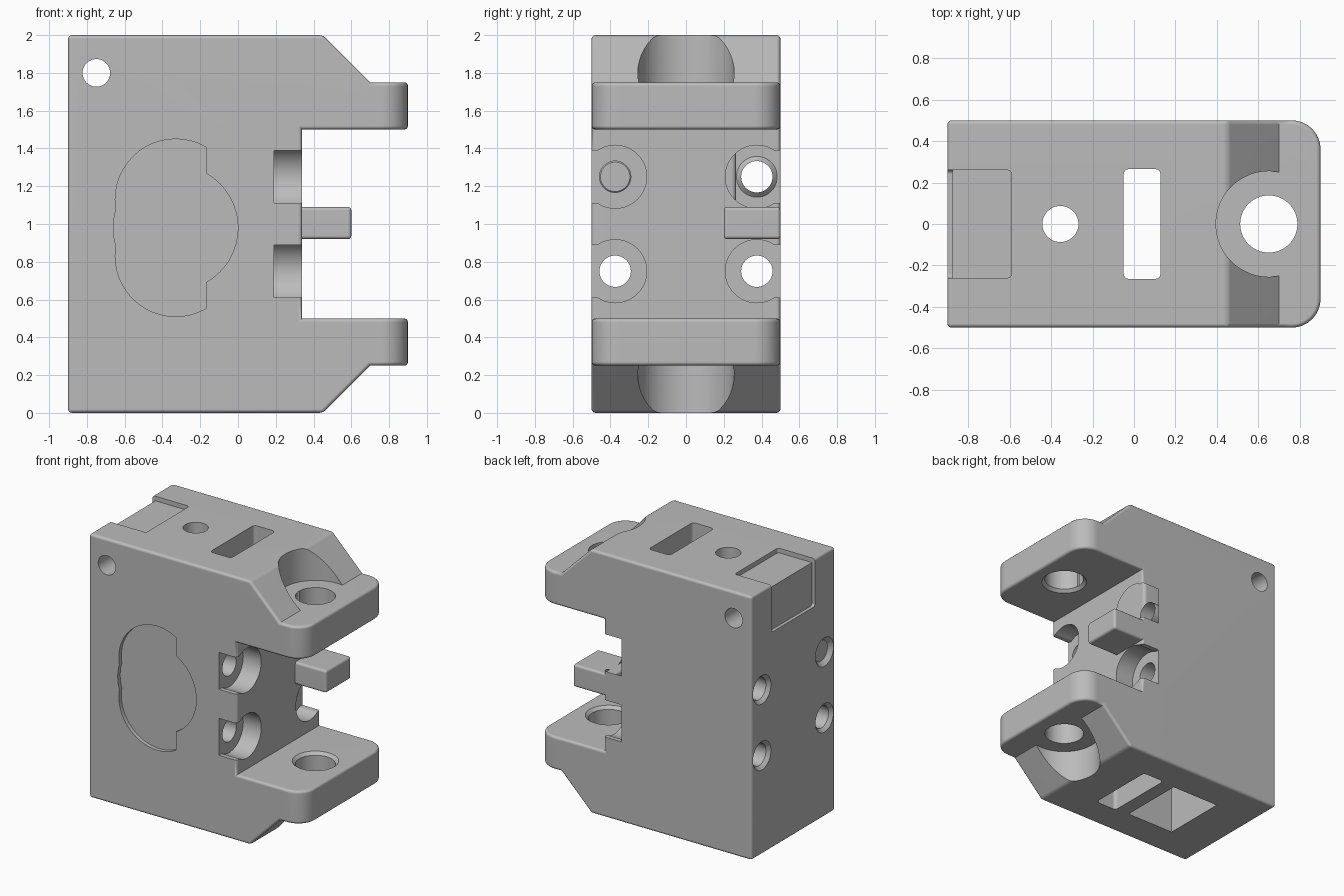
import bpy, bmesh, math
from mathutils import Matrix, Vector

if "Cube" in bpy.data.objects:
    bpy.data.objects.remove(bpy.data.objects["Cube"], do_unlink=True)

grey = bpy.data.materials.new("plain_grey")
grey.use_nodes = True
colour = (0.5, 0.5, 0.5, 1)
grey.diffuse_color = colour
grey.node_tree.nodes["Principled BSDF"].inputs["Base Color"].default_value = colour


def make_object(bm, name):
    bmesh.ops.recalc_face_normals(bm, faces=bm.faces)
    mesh = bpy.data.meshes.new(name)
    bm.to_mesh(mesh)
    bm.free()
    obj = bpy.data.objects.new(name, mesh)
    mesh.materials.append(grey)
    bpy.context.collection.objects.link(obj)
    return obj


def bevel(bm, edges, offset, segments):
    bmesh.ops.bevel(bm, geom=edges, offset=offset, offset_type="OFFSET",
                    segments=segments, profile=0.5, affect="EDGES", clamp_overlap=True)


def box(name, low, high, radius=0, axis=None):
    """Box between two corners; rounds edges along one axis, or all of them."""
    low, high = Vector(low), Vector(high)
    bm = bmesh.new()
    bmesh.ops.create_cube(bm, size=1)
    for v in bm.verts:
        v.co = (low + high) / 2 + v.co * (high - low)
    if radius:
        edges = [e for e in bm.edges if axis is None or
                 abs((e.verts[0].co - e.verts[1].co).normalized()[axis]) > 0.9]
        bevel(bm, edges, radius, 3)
    return make_object(bm, name)


def cylinder(name, axis, start, end, r1, r2=None):
    """Cylinder or cone between two points along x, y or z."""
    start, end = Vector(start), Vector(end)
    bm = bmesh.new()
    turn = (end - start).to_track_quat("Z", "Y").to_matrix().to_4x4()
    bmesh.ops.create_cone(bm, cap_ends=True, segments=48, radius1=r1,
                          radius2=r1 if r2 is None else r2, depth=(end - start).length,
                          matrix=Matrix.Translation((start + end) / 2) @ turn)
    return make_object(bm, name)


def combine(target, tool, operation="DIFFERENCE"):
    mod = target.modifiers.new("combine", "BOOLEAN")
    mod.operation, mod.solver, mod.object = operation, "EXACT", tool
    bpy.ops.object.select_all(action="DESELECT")
    bpy.context.view_layer.objects.active = target
    target.select_set(True)
    bpy.ops.object.modifier_apply(modifier=mod.name)
    bpy.data.objects.remove(tool, do_unlink=True)


# Main block with two arms: half profile mirrored about mid height
half = [(-0.9, 0), (0.45, 0), (0.7, 0.25), (0.9, 0.25), (0.9, 0.5), (0.34, 0.5)]
profile = half + [(x, 2 - z) for x, z in reversed(half)]
bm = bmesh.new()
face = bm.faces.new([bm.verts.new((x, -0.5, z)) for x, z in profile])
side = bmesh.ops.extrude_face_region(bm, geom=[face])
bmesh.ops.translate(bm, vec=(0, 1, 0),
                    verts=[g for g in side["geom"] if isinstance(g, bmesh.types.BMVert)])
bmesh.ops.recalc_face_normals(bm, faces=bm.faces)
tips = [e for e in bm.edges if all(v.co.x > 0.89 for v in e.verts)
        and abs(e.verts[0].co.z - e.verts[1].co.z) > 0.1]
bevel(bm, tips, 0.14, 8)
bm.normal_update()
bevel(bm, [e for e in bm.edges if e.is_convex and e.calc_face_angle(0) > 0.5], 0.02, 3)
body = make_object(bm, "clamp_body")

# Shaft holes in the arms, with clearance bores outside and chamfers inside
combine(body, cylinder("shaft_hole", 2, (0.65, 0, -0.1), (0.65, 0, 2.1), 0.138))
for low, high in ((-0.1, 0.25), (1.75, 2.1)):
    combine(body, cylinder("clearance", 2, (0.65, 0, low), (0.65, 0, high), 0.255))
for start, end in ((0.51, 0.47), (1.49, 1.53)):
    combine(body, cylinder("chamfer", 2, (0.65, 0, start), (0.65, 0, end), 0.17, 0.13))

# Four bolt holes with counterbores opening to the sides
for s in (-1, 1):
    for z in (0.75, 1.25):
        y = 0.375 * s
        combine(body, cylinder("bolt_hole", 0, (-1, y, z), (0.5, y, z), 0.083))
        combine(body, cylinder("chamfer", 0, (-0.91, y, z), (-0.87, y, z), 0.118, 0.078))
        combine(body, cylinder("counterbore", 0, (0.19, y, z), (0.4, y, z), 0.167))
        ys = sorted((0.46 * s, 0.6 * s))
        combine(body, box("side_opening", (0.19, ys[0], z - 0.14), (0.4, ys[1], z + 0.14)))

# Through slot, screw hole, bottom pocket and cross hole
combine(body, box("slot", (-0.05, -0.265, -0.1), (0.128, 0.265, 2.1), 0.025, 2))
combine(body, box("bottom_pocket", (-0.56, -0.25, -0.1), (-0.16, 0.25, 0.9)))
combine(body, cylinder("screw_hole", 2, (-0.355, 0, 0.5), (-0.355, 0, 2.1), 0.087))
combine(body, cylinder("cross_hole", 1, (-0.75, -0.7, 1.8), (-0.75, 0.7, 1.8), 0.073))

# Shallow step wrapped over the upper rear edge
combine(body, box("top_step", (-1, -0.26, 1.965), (-0.59, 0.26, 2.1), 0.02, 2))
combine(body, box("rear_step", (-1, -0.26, 1.64), (-0.875, 0.26, 2.1), 0.02, 0))

# Lobed shallow recess in the front side
recess = cylinder("recess", 1, (-0.33, -0.6, 0.98), (-0.33, -0.47, 0.98), 0.33)
for z in (0.83, 1.13):
    lobe = cylinder("lobe", 1, (-0.33, -0.6, z), (-0.33, -0.47, z), 0.32)
    combine(lobe, box("trim", (-0.17, -1, 0), (0.5, 0, 2)))
    combine(recess, lobe, "UNION")
combine(body, recess)

# Stop tab between the arms
combine(body, box("tab", (0.27, 0.2, 0.92), (0.6, 0.5, 1.09), 0.018), "UNION")

# Smooth curved faces while keeping flat sides flat
bpy.context.view_layer.objects.active = body
body.select_set(True)
bpy.ops.object.shade_smooth_by_angle(angle=math.radians(35))
normals = body.modifiers.new("weighted_normals", "WEIGHTED_NORMAL")
normals.keep_sharp = True
